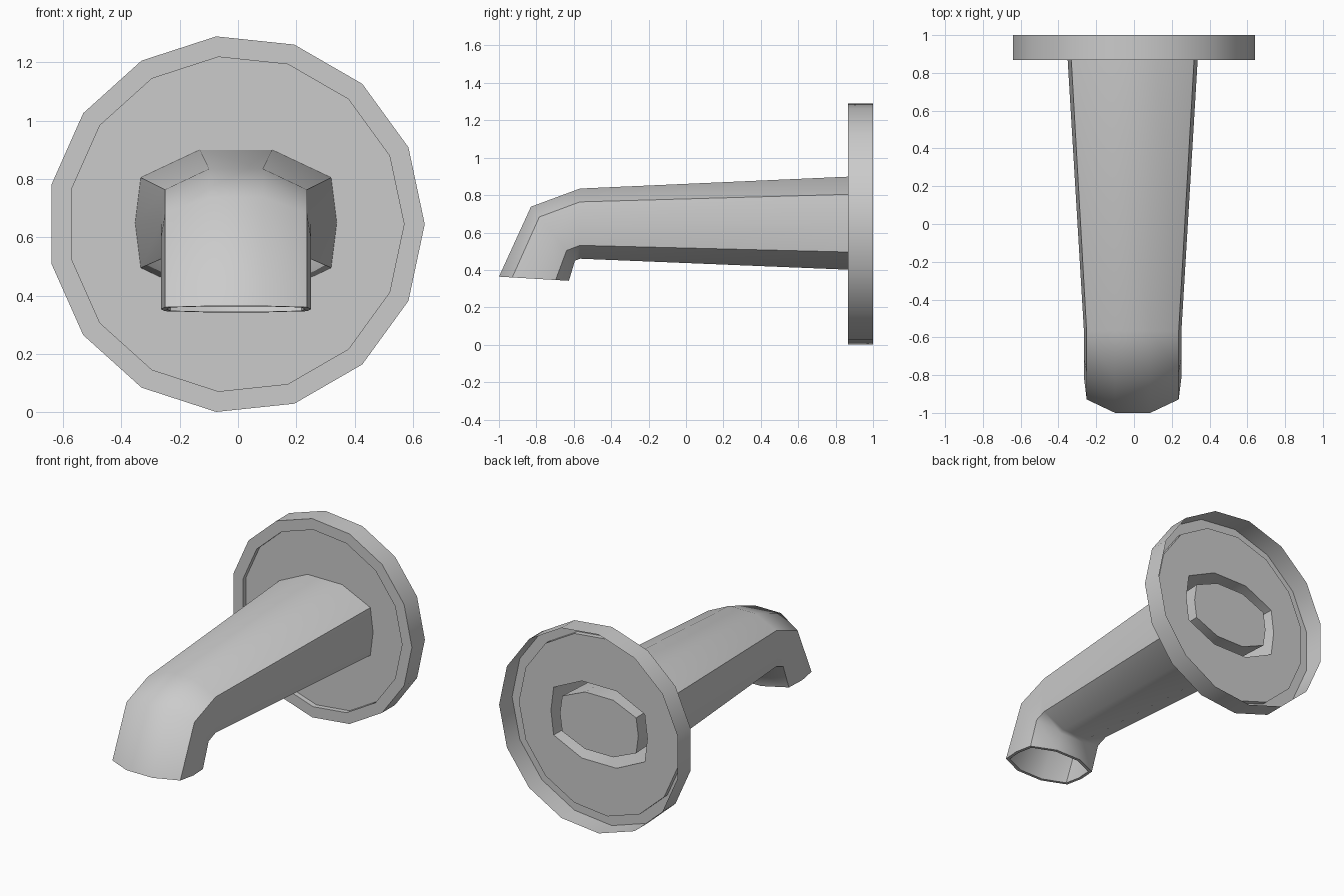
import bpy, bmesh
from math import cos, sin, tau, radians
from mathutils import Vector

cube = bpy.data.objects.get("Cube")
if cube:
    bpy.data.objects.remove(cube)

GREY = (0.6, 0.6, 0.6, 1)
metal = bpy.data.materials.new("grey metal")
metal.use_nodes = True
metal.diffuse_color = GREY
metal.node_tree.nodes["Principled BSDF"].inputs["Base Color"].default_value = GREY

CX = -0.007          # sideways centre of plate and spout
PLATE_Y = 0.9        # plane of the recessed plate


def bridge(bm, a, b):
    n = len(a)
    for i in range(n):
        bm.faces.new((a[i], a[(i + 1) % n], b[(i + 1) % n], b[i]))


def finish(bm, name):
    mesh = bpy.data.meshes.new(name)
    bm.to_mesh(mesh)
    bm.free()
    obj = bpy.data.objects.new(name, mesh)
    bpy.context.collection.objects.link(obj)
    mesh.materials.append(metal)
    bpy.ops.object.select_all(action='DESELECT')
    obj.select_set(True)
    bpy.context.view_layer.objects.active = obj
    bpy.ops.object.shade_smooth_by_angle(angle=radians(50))
    return obj


# Ten-sided spout section: (fraction of half width, fraction of half height)
QUARTER = [(1, 0), (0.944, 0.62), (0.36, 1)]
SECTION = (QUARTER + [(-x, v) for x, v in QUARTER[::-1]]
           + [(-x, -v) for x, v in QUARTER[1:]]
           + [(x, -v) for x, v in QUARTER[:0:-1]])


def section(bm, top, bottom, half_width, inset=0):
    """Ring of the spout between a top and a bottom (y, z) point."""
    t, b = Vector((0, *top)), Vector((0, *bottom))
    mid, half = (t + b) / 2, (t - b) / 2
    half *= 1 - inset / half.length
    w = half_width - inset
    return [bm.verts.new(mid + v * half + Vector((CX + x * w, 0, 0)))
            for x, v in SECTION]


# Spout stations from wall to outlet: top, bottom, half width, wall thickness
STATIONS = [
    ((PLATE_Y, 0.9), (PLATE_Y, 0.4), 0.346, 0.065),
    ((-0.567, 0.835), (-0.567, 0.46), 0.258, 0.04),
    ((-0.829, 0.738), (-0.594, 0.449), 0.258, 0.025),
    ((-1.0, 0.364), (-0.626, 0.342), 0.258, 0.02),
]

# Spout: outer skin, lip round the outlet, inner skin closed at the wall
bm = bmesh.new()
outer = [section(bm, t, b, w) for t, b, w, _ in STATIONS]
inner = [section(bm, *s) for s in STATIONS]
rings = outer + inner[::-1]
for a, b in zip(rings, rings[1:]):
    bridge(bm, b, a)
cap = bm.faces.new(inner[0])
cap.normal_update()
if cap.normal.y > 0:
    cap.normal_flip()
bmesh.ops.recalc_face_normals(bm, faces=bm.faces)
finish(bm, "spout")

# Wall plate: thin rim, front lip and recessed disc open under the spout
bm = bmesh.new()


def circle(radius, y):
    return [bm.verts.new((CX + radius * cos(tau * i / 15), y,
                          0.645 + radius * sin(tau * i / 15)))
            for i in range(15)]


profile = [circle(0.648, 1.0), circle(0.648, 0.867),
           circle(0.577, 0.867), circle(0.577, PLATE_Y)]
for a, b in zip(profile, profile[1:]):
    bridge(bm, a, b)
hole = section(bm, *STATIONS[0][:3])
loops = [profile[-1], hole]
edges = []
for loop in loops:
    for i, v in enumerate(loop):
        w = loop[(i + 1) % len(loop)]
        edges.append(bm.edges.get((v, w)) or bm.edges.new((v, w)))
bmesh.ops.triangle_fill(bm, edges=edges, use_beauty=True, normal=(0, -1, 0))
bmesh.ops.recalc_face_normals(bm, faces=bm.faces)
if sum((f.normal.y * f.calc_area() for f in bm.faces)) > 0:
    bmesh.ops.reverse_faces(bm, faces=bm.faces)
finish(bm, "wall_plate")
